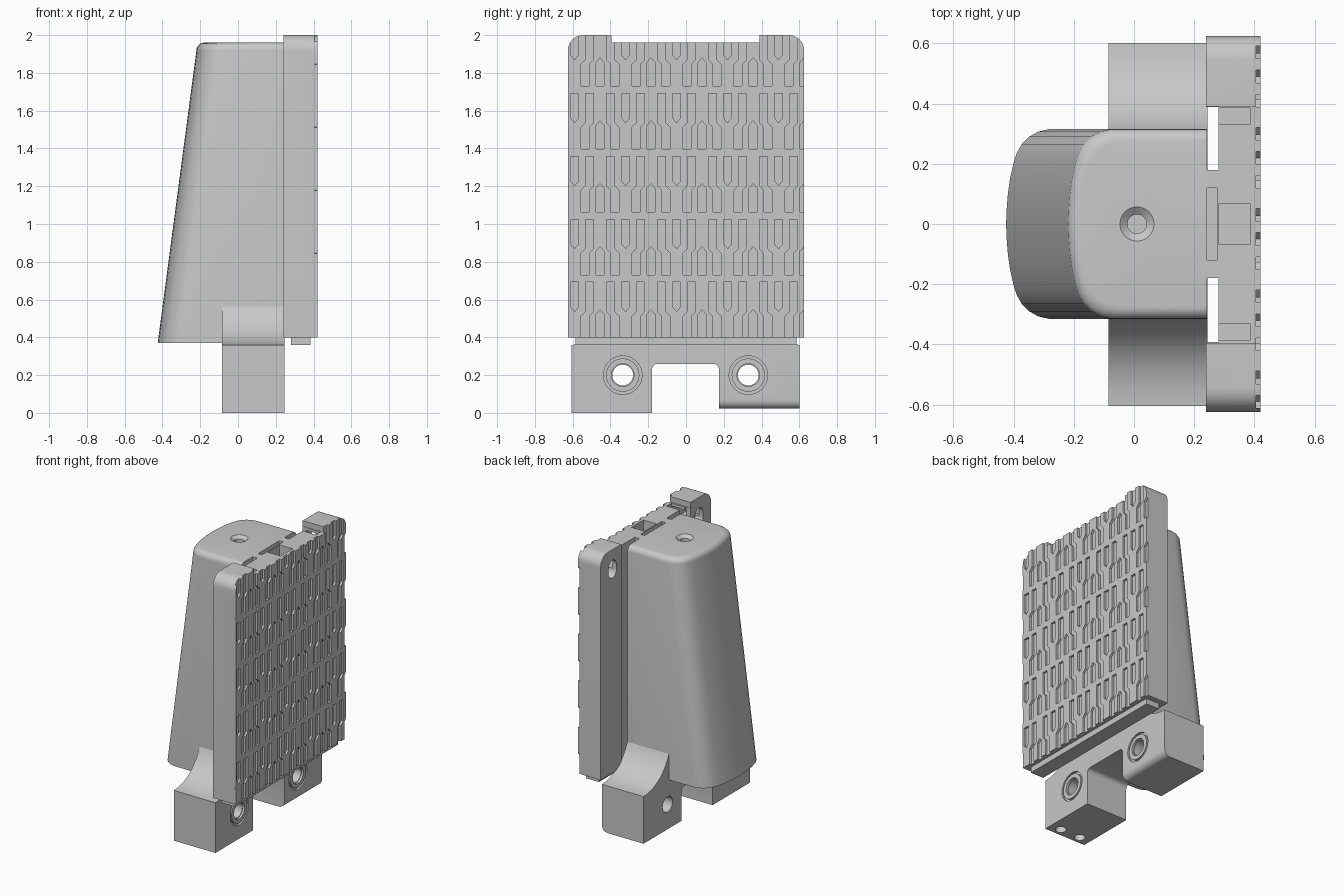
import bpy, bmesh
from math import sin, cos, pi, radians
from mathutils import Matrix

if "Cube" in bpy.data.objects:
    bpy.data.objects.remove(bpy.data.objects["Cube"])

grey = bpy.data.materials.new("plain grey")
grey.use_nodes = True
grey.diffuse_color = (0.58, 0.58, 0.58, 1)
grey.node_tree.nodes["Principled BSDF"].inputs["Base Color"].default_value = (0.58, 0.58, 0.58, 1)


def finish(name, bm):
    bmesh.ops.recalc_face_normals(bm, faces=bm.faces[:])
    mesh = bpy.data.meshes.new(name)
    bm.to_mesh(mesh)
    bm.free()
    mesh.materials.append(grey)
    ob = bpy.data.objects.new(name, mesh)
    bpy.context.collection.objects.link(ob)
    return ob


def add_prism(bm, pts, x0, x1):
    """Extrude a (y, z) outline along x."""
    near = [bm.verts.new((x0, y, z)) for y, z in pts]
    far = [bm.verts.new((x1, y, z)) for y, z in pts]
    bm.faces.new(near)
    bm.faces.new(far[::-1])
    for i in range(len(pts)):
        bm.faces.new((near[i - 1], far[i - 1], far[i], near[i]))


def prism(name, pts, x0, x1):
    bm = bmesh.new()
    add_prism(bm, pts, x0, x1)
    return finish(name, bm)


def box(name, x0, x1, y0, y1, z0, z1):
    return prism(name, [(y0, z0), (y1, z0), (y1, z1), (y0, z1)], x0, x1)


def cylinder(name, centre, r1, r2, depth, axis="Z"):
    bm = bmesh.new()
    turn = Matrix.Rotation(pi / 2, 4, "Y") if axis == "X" else Matrix()
    bmesh.ops.create_cone(bm, cap_ends=True, segments=40, radius1=r1, radius2=r2, depth=depth,
                          matrix=Matrix.Translation(centre) @ turn)
    return finish(name, bm)


def cut(ob, cutter):
    cutter.hide_render = True
    mod = ob.modifiers.new("cut", "BOOLEAN")
    mod.operation, mod.solver, mod.object = "DIFFERENCE", "EXACT", cutter
    bpy.context.view_layer.objects.active = ob
    bpy.ops.object.modifier_apply(modifier=mod.name)
    bpy.data.objects.remove(cutter)


def smooth(ob, angle=30):
    bpy.ops.object.select_all(action="DESELECT")
    ob.select_set(True)
    bpy.context.view_layer.objects.active = ob
    bpy.ops.object.shade_smooth_by_angle(angle=radians(angle))


def arc(cy, cz, r, a0, a1, n=8):
    return [(cy + r * cos(radians(a0 + (a1 - a0) * i / n)),
             cz + r * sin(radians(a0 + (a1 - a0) * i / n))) for i in range(n + 1)]


# Tapered body with a bowed front, rounded corners and a rolled top edge
bow = [(0, 0), (.05, .002), (.1, .006), (.15, .013), (.2, .024), (.235, .035),
       (.265, .052), (.29, .077), (.307, .107), (.315, .142)]
side = [(-y, x) for y, x in reversed(bow[1:])] + bow
rings = [(.37, -.425, 0)] + [(1.92 + .04 * sin(a * pi / 12), -.22, .04 * (1 - cos(a * pi / 12)))
                             for a in range(7)]
bm = bmesh.new()
loops = []
for z, front, inset in rings:
    k = 1 - inset / .315
    pts = [(front + inset + x, y * k) for y, x in side]
    pts += [(.243, .315 * k), (.243, -.315 * k)]
    loops.append([bm.verts.new((x, y, z)) for x, y in pts])
for low, high in zip(loops, loops[1:]):
    for i in range(len(low)):
        j = (i + 1) % len(low)
        bm.faces.new((low[i], low[j], high[j], high[i]))
bm.faces.new(loops[0])
bm.faces.new(loops[-1])
body = finish("body", bm)
cut(body, cylinder("sink", (.01, 0, 1.951), .032, .058, .02))
cut(body, cylinder("bore", (.01, 0, 1.9), .032, .032, .3))
smooth(body)

# Mounting base: two legs with concave shoulders running up into the body
outline = [(-.605, 0), (-.18, 0)] + arc(-.15, .23, .03, 180, 90, 4)
outline += arc(.145, .23, .03, 90, 0, 4) + [(.175, .022), (.602, .022)]
outline += arc(.602, .67, .31, 270, 198) + arc(-.605, .67, .31, -18, -90)
bm = bmesh.new()
add_prism(bm, outline, -.085, .245)
edge = [e for e in bm.edges if all(v.co.x > .24 and abs(v.co.z - .022) < .001 and v.co.y > .1
                                   for v in e.verts)]
bmesh.ops.bevel(bm, geom=edge, offset=.045, segments=6, profile=.5, affect="EDGES")
base = finish("mounting_base", bm)
for y in (-.335, .33):
    for r, x, depth in ((.102, .245, .03), (.055, .1, .6)):
        cut(base, cylinder("hole", (x, y, .2), r, r, depth, "X"))
    ring = cylinder("hole_collar", (.236, y, .2), .088, .088, .018, "X")
    cut(ring, cylinder("hole", (.236, y, .2), .06, .06, .1, "X"))
    smooth(ring)
for x in (0, .16):
    cut(base, cylinder("pin_hole", (x, -.55, 0), .036, .036, .16))
smooth(base)

# Pad plate with rounded upper corners and a shallow top notch
outline = [(-.625, .4), (.625, .4)] + arc(.545, 1.92, .08, 0, 90)
outline += [(.39, 2), (.39, 1.96), (-.395, 1.96), (-.395, 2)] + arc(-.545, 1.92, .08, 90, 180)
pad = prism("tread_pad", outline, .24, .42)
cut(pad, box("back_channel", .2, .28, -.392, .388, .3, 2.1))
cut(pad, box("centre_pocket", .27, .385, -.068, .068, 1.85, 2.1))
for s in (-1, 1):
    # Slots under the ears, open to the notch and through the rear rail
    y0, y1 = sorted((s * .33, s * .56))
    cut(pad, box("ear_pocket", .27, .385, y0, y1, 1.84, 1.94))
    y0, y1 = sorted((s * .33, s * .385))
    cut(pad, box("notch_pocket", .27, .385, y0, y1, 1.86, 2.1))
    slot = arc(s * .49, 1.88, .045, 0, 180) + arc(s * .49, 1.84, .045, 180, 360)
    cut(pad, prism("rail_slot", slot, .2, .3))

# Tread grooves: pointed slots and kinked channels, repeated in rows
PITCH, ROW, W = .27, 1 / 3, .021
bm = bmesh.new()
for row in range(5):
    b = 1.73 - row * ROW
    top = b + .295
    for col in range(-3, 2):
        v = .22 + PITCH * col
        h = v + PITCH / 2
        add_prism(bm, [(v - W, top), (v - W, b + .165), (v, b + .14),
                       (v + W, b + .165), (v + W, top)], .405, .5)
        add_prism(bm, [(h - W, b), (h + W, b), (h + W, b + .125),
                       (h, b + .15), (h - W, b + .125)], .405, .5)
        for s in (-1, 1):
            up, low = v + s * .08, v + s * .055
            add_prism(bm, [(up - W, top), (up - W, b + .14), (low - W, b + .115), (low - W, b),
                           (low + W, b), (low + W, b + .115), (up + W, b + .14),
                           (up + W, top)], .405, .5)
cut(pad, finish("grooves", bm))
smooth(pad, 25)

# Lower tongue of the pad and the rib joining it to the body
box("pad_tongue", .28, .385, -.585, .585, .36, .405)
rib = box("joining_rib", .24, .282, -.18, .18, .4, 1.96)
cut(rib, box("rib_recess", .2, .275, -.12, .12, 1.5, 2.1))
